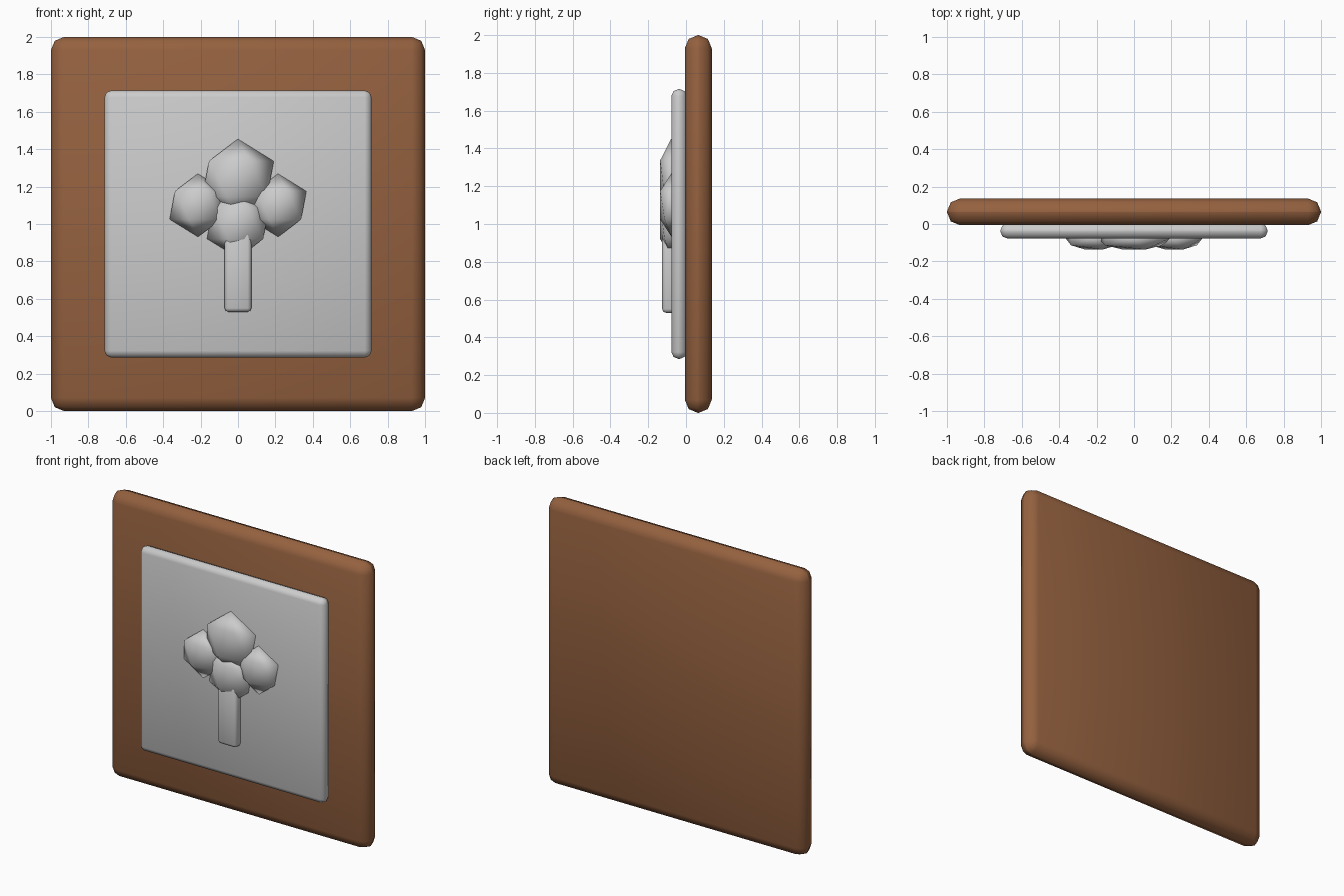
import bpy
import math

if "Cube" in bpy.data.objects:
    bpy.data.objects.remove(bpy.data.objects["Cube"])


def smooth(obj, angle):
    bpy.context.view_layer.objects.active = obj
    obj.select_set(True)
    bpy.ops.object.shade_smooth_by_angle(angle=math.radians(angle))
    obj.select_set(False)


def slab(name, size, loc, bevel):
    """Box with a two-segment rounded edge."""
    bpy.ops.mesh.primitive_cube_add(size=1, location=loc)
    obj = bpy.context.object
    obj.name = name
    obj.scale = size
    bpy.ops.object.transform_apply(location=False, rotation=False, scale=True)
    mod = obj.modifiers.new("Rounded edges", 'BEVEL')
    mod.width = bevel
    mod.segments = 2
    mod.limit_method = 'NONE'
    bpy.ops.object.modifier_apply(modifier=mod.name)
    smooth(obj, 50)
    return obj


def leaf_clump(name, x, z, radius):
    """Low-poly ball flattened against the panel."""
    bpy.ops.mesh.primitive_ico_sphere_add(subdivisions=1, radius=1, location=(x, -0.076, z))
    obj = bpy.context.object
    obj.name = name
    obj.scale = (radius, 0.0714, radius)
    bpy.ops.object.transform_apply(location=False, rotation=False, scale=True)
    bpy.ops.object.shade_smooth()
    obj.select_set(False)
    return obj


# Wooden backing board
board = slab("backing_board", (2.0, 0.143, 2.0), (0, 0.065, 1.0), 0.07)
wood = bpy.data.materials.new("wood")
wood.diffuse_color = (0.30, 0.12, 0.05, 1)
wood.use_nodes = True
wood.node_tree.nodes["Principled BSDF"].inputs["Base Color"].default_value = wood.diffuse_color
board.data.materials.append(wood)

# Grey relief panel
slab("relief_panel", (1.428, 0.08, 1.428), (0, -0.037, 1.0), 0.036)

# Tree trunk and foliage in relief
slab("tree_trunk", (0.143, 0.1, 0.43), (0, -0.076, 0.745), 0.02)
leaf_clump("foliage_top", 0, 1.241, 0.2143)
leaf_clump("foliage_bottom", 0, 1.003, 0.1857)
for side, x in (("left", -0.2143), ("right", 0.2143)):
    leaf_clump("foliage_" + side, x, 1.10, 0.1695)
